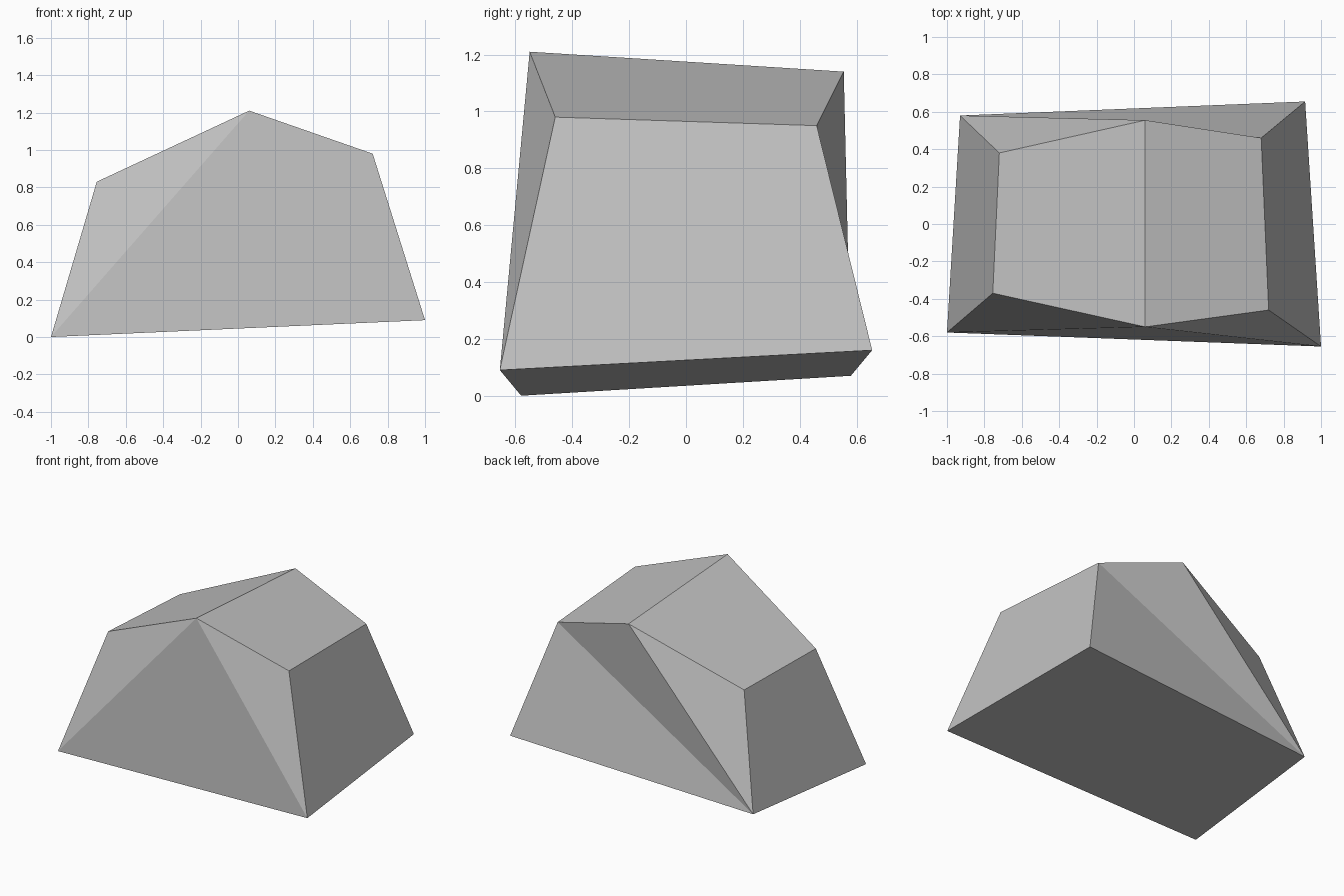
import bpy
import bmesh

if "Cube" in bpy.data.objects:
    bpy.data.objects.remove(bpy.data.objects["Cube"], do_unlink=True)

# Stone colour
stone = bpy.data.materials.new("stone_grey")
stone.use_nodes = True
grey = (0.53, 0.53, 0.53, 1)
stone.diffuse_color = grey
stone.node_tree.nodes["Principled BSDF"].inputs["Base Color"].default_value = grey

# Matching five-corner outlines: base -x, base +x, shoulder +x, ridge, shoulder -x
front_outline = [(-1, -0.58, 0), (1, -0.655, 0.09), (0.72, -0.46, 0.98),
                 (0.06, -0.55, 1.21), (-0.755, -0.37, 0.83)]
back_outline = [(-0.93, 0.58, 0.07), (0.915, 0.655, 0.16), (0.68, 0.46, 0.95),
                (0.06, 0.555, 1.14), (-0.72, 0.38, 0.815)]

bm = bmesh.new()
front = [bm.verts.new(p) for p in front_outline]
back = [bm.verts.new(p) for p in back_outline]

# Underside, ends and sloping top
for i in range(5):
    j = (i + 1) % 5
    bm.faces.new((front[i], front[j], back[j], back[i]))

# Chipped front and back, creased along different diagonals
for ring, facets in ((front, ((0, 3, 4), (0, 1, 3), (1, 2, 3))),
                     (back, ((0, 3, 4), (0, 2, 3), (0, 1, 2)))):
    for facet in facets:
        bm.faces.new([ring[i] for i in facet])
bmesh.ops.recalc_face_normals(bm, faces=bm.faces[:])

mesh = bpy.data.meshes.new("rock")
bm.to_mesh(mesh)
bm.free()
mesh.materials.append(stone)
bpy.context.collection.objects.link(bpy.data.objects.new("rock", mesh))
